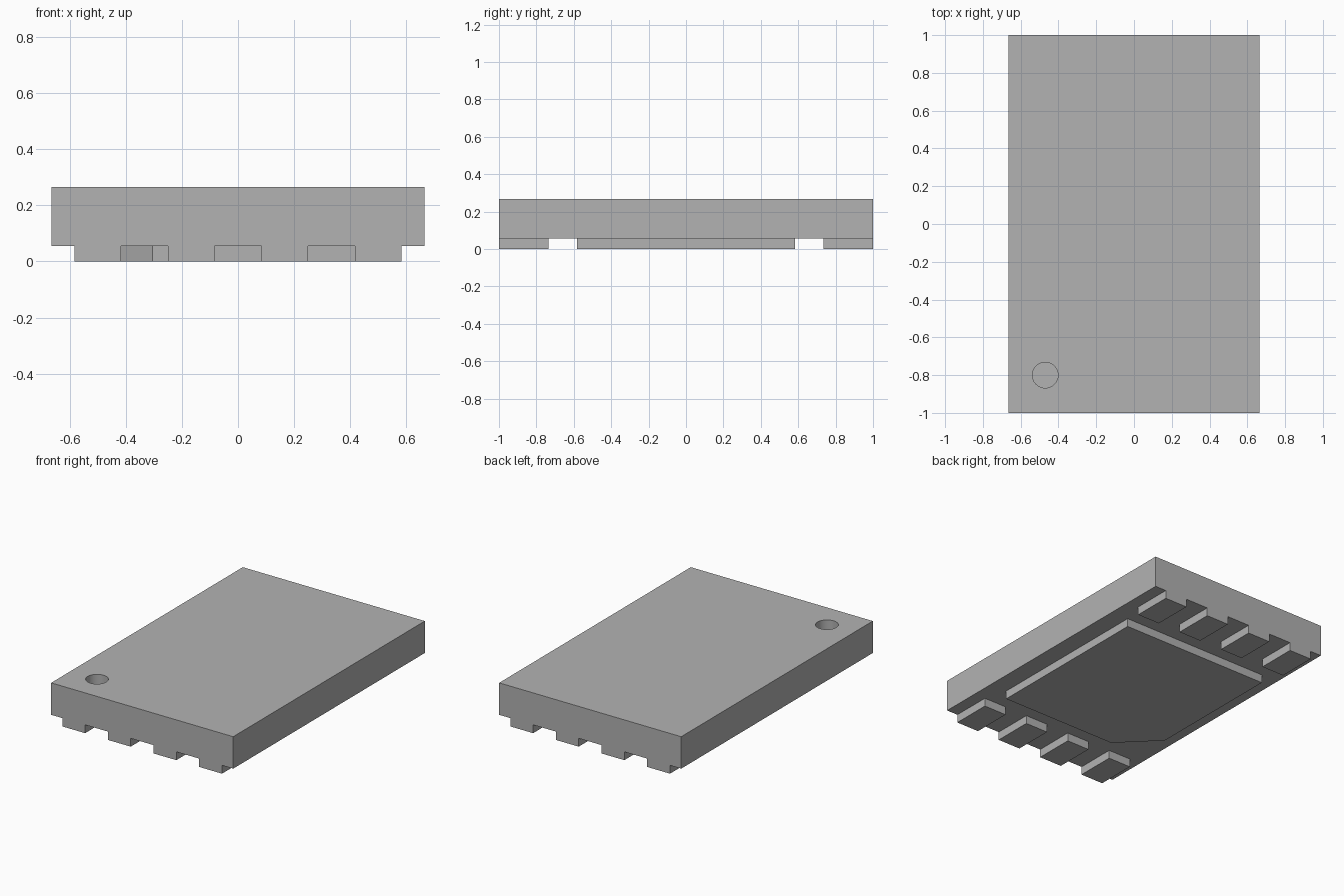
import bpy, bmesh

if "Cube" in bpy.data.objects:
    bpy.data.objects.remove(bpy.data.objects["Cube"], do_unlink=True)

GREY = 0.448
PAD_H = 0.055
TOP = 0.266
HALF_W = 0.665

mat = bpy.data.materials.new("plain grey")
mat.use_nodes = True
mat.diffuse_color = (GREY, GREY, GREY, 1)
mat.node_tree.nodes["Principled BSDF"].inputs["Base Color"].default_value = (GREY, GREY, GREY, 1)


def prism(name, outline, z0, z1):
    """Extrude a flat counter-clockwise outline from z0 to z1."""
    bm = bmesh.new()
    base = bm.faces.new([bm.verts.new((x, y, z0)) for x, y in outline])
    top = bmesh.ops.extrude_face_region(bm, geom=[base])["geom"]
    for v in top:
        if isinstance(v, bmesh.types.BMVert):
            v.co.z = z1
    bmesh.ops.recalc_face_normals(bm, faces=bm.faces)
    mesh = bpy.data.meshes.new(name)
    bm.to_mesh(mesh)
    bm.free()
    mesh.materials.append(mat)
    obj = bpy.data.objects.new(name, mesh)
    bpy.context.collection.objects.link(obj)
    return obj


def box(name, x0, x1, y0, y1, z0, z1):
    return prism(name, [(x0, y0), (x1, y0), (x1, y1), (x0, y1)], z0, z1)


# Package body with a round blind marker hole in the top
body = box("package_body", -HALF_W, HALF_W, -1, 1, PAD_H, TOP)
bpy.ops.mesh.primitive_cylinder_add(vertices=48, radius=0.068, depth=0.2,
                                    location=(-0.47, -0.8, TOP + 0.01))
cutter = bpy.context.object
cutter.name = "marker_hole_cutter"
cutter.hide_render = True
cutter.data.materials.append(mat)

bpy.ops.object.select_all(action="DESELECT")
bpy.context.view_layer.objects.active = body
body.select_set(True)
hole = body.modifiers.new("marker_hole", "BOOLEAN")
hole.operation = "DIFFERENCE"
hole.solver = "EXACT"
hole.object = cutter
bpy.ops.object.modifier_apply(modifier=hole.name)
bpy.data.objects.remove(cutter, do_unlink=True)
bpy.ops.object.shade_smooth_by_angle()

# Rows of four contact pads along the front and back edges
for row, y0, y1 in (("front", -1, -0.735), ("back", 0.735, 1)):
    for i in range(4):
        x = (i - 1.5) / 3
        box(f"{row}_pad_{i + 1}", x - 0.083, x + 0.083, y0, y1, 0, PAD_H)

# Large central pad with one chamfered corner
W, D, C = 0.54, 0.583, 0.235
prism("central_pad", [(-W + C, -D), (W, -D), (W, D), (-W, D), (-W, -D + C)], 0, PAD_H)
